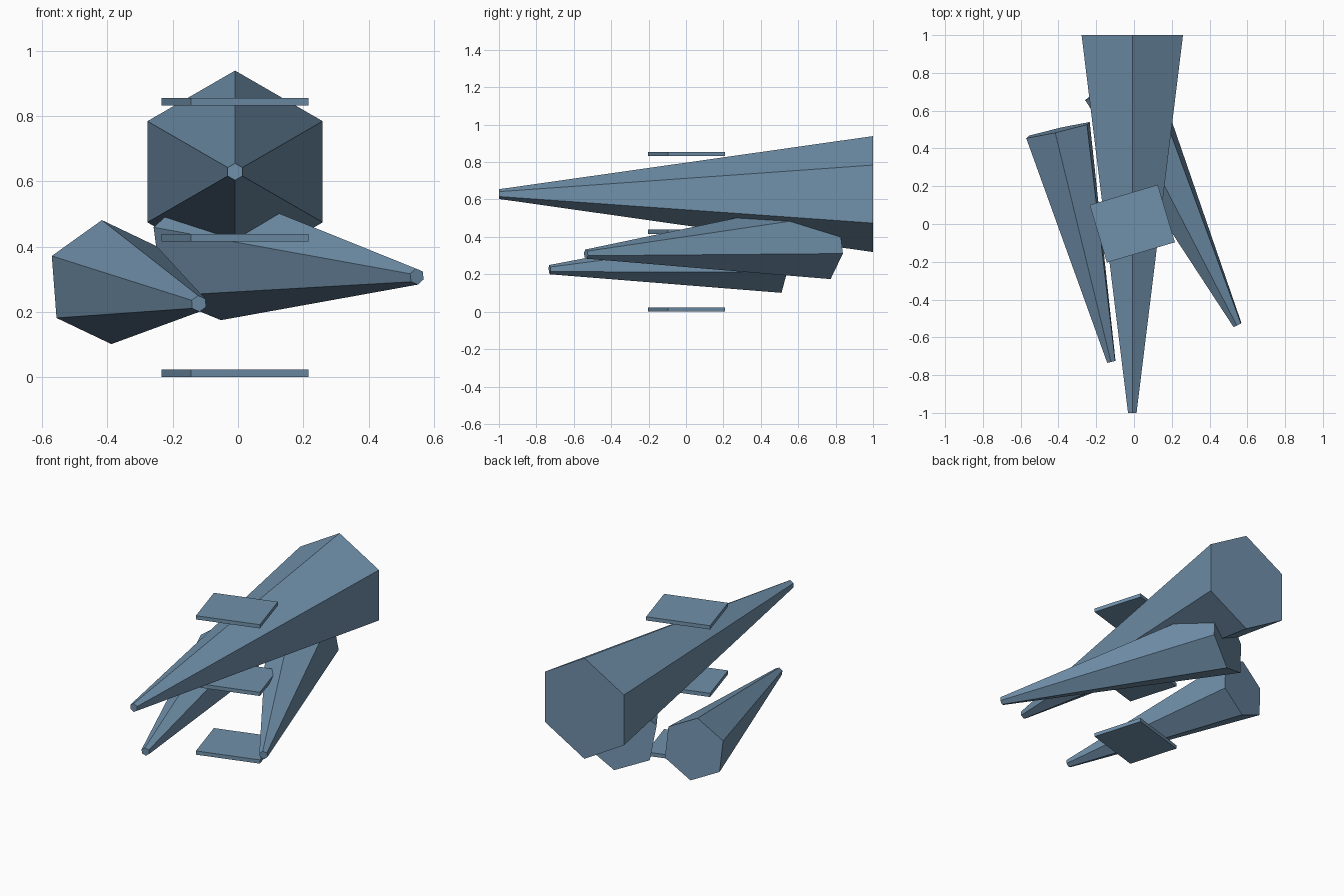
import bpy, bmesh, math
from mathutils import Vector, Matrix

if "Cube" in bpy.data.objects:
    bpy.data.objects.remove(bpy.data.objects["Cube"])

blue = bpy.data.materials.new("slate_blue")
blue.diffuse_color = (0.162, 0.279, 0.402, 1)
blue.use_nodes = True
blue.node_tree.nodes["Principled BSDF"].inputs["Base Color"].default_value = blue.diffuse_color


def finish(name, bm):
    bmesh.ops.recalc_face_normals(bm, faces=bm.faces)
    mesh = bpy.data.meshes.new(name)
    bm.to_mesh(mesh)
    bm.free()
    mesh.materials.append(blue)
    bpy.context.collection.objects.link(bpy.data.objects.new(name, mesh))


def spike(name, tip, base, r_tip, r_base, corner):
    """Six-sided tapered bar; one corner of its section points along 'corner'."""
    tip, base = Vector(tip), Vector(base)
    axis = (base - tip).normalized()
    u = Vector(corner)
    u = (u - axis * u.dot(axis)).normalized()
    v = axis.cross(u)
    bm = bmesh.new()
    rings = []
    for centre, r in ((tip, r_tip), (base, r_base)):
        rings.append([bm.verts.new(centre + r * (u * math.cos(a) + v * math.sin(a)))
                      for a in (i * math.pi / 3 for i in range(6))])
    for ring in rings:
        bm.faces.new(ring)
    for i in range(6):
        j = (i + 1) % 6
        bm.faces.new((rings[0][i], rings[0][j], rings[1][j], rings[1][i]))
    finish(name, bm)


# Three tapered hexagonal spikes
spike("upper_spike", (-0.009, -1, 0.629), (-0.009, 1, 0.629), 0.026, 0.31, (0, 0, 1))
spike("left_spike", (-0.12, -0.729, 0.225), (-0.4025, 0.497, 0.291), 0.025, 0.191,
      (-0.0175, 0, 0.189))
spike("right_spike", (0.548, -0.535, 0.308), (-0.08, 0.747, 0.385), 0.025, 0.214,
      (-0.03, -0.02, 0.208))

# Three stacked plates, turned slightly
for name, z in (("bottom_plate", 0.0115), ("middle_plate", 0.4275), ("top_plate", 0.8435)):
    bm = bmesh.new()
    bmesh.ops.create_cube(bm, size=1, matrix=Matrix.Translation((-0.009, 0.002, z))
                          @ Matrix.Rotation(math.radians(16.6), 4, 'Z')
                          @ Matrix.Diagonal((0.376, 0.318, 0.023, 1)))
    finish(name, bm)
